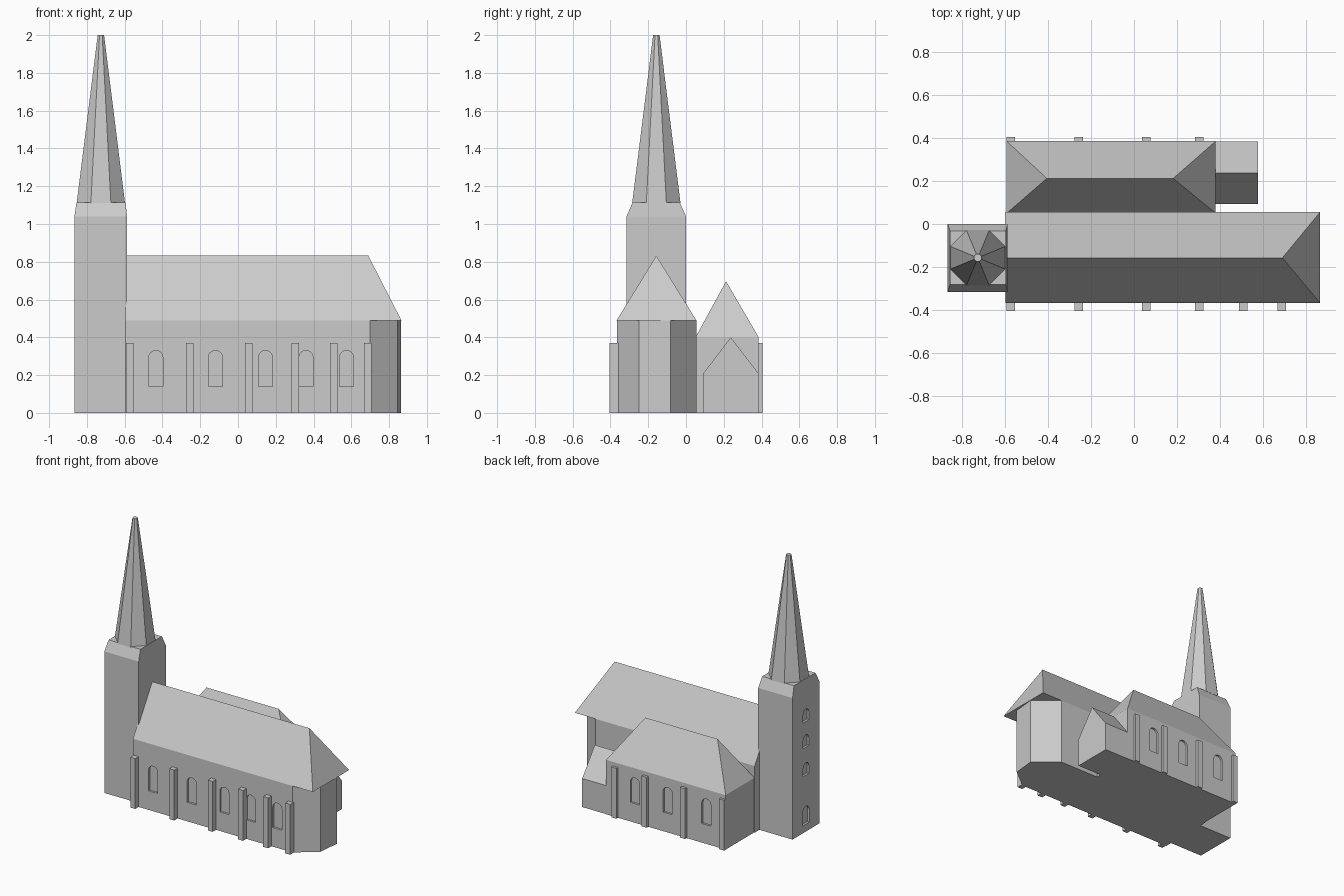
import bpy, bmesh, math
from mathutils import Vector

if "Cube" in bpy.data.objects:
    bpy.data.objects.remove(bpy.data.objects["Cube"])

stone = bpy.data.materials.new("light grey stone")
stone.diffuse_color = (0.6, 0.6, 0.6, 1)
stone.use_nodes = True
stone.node_tree.nodes["Principled BSDF"].inputs["Base Color"].default_value = stone.diffuse_color


def finish(name, bm):
    bmesh.ops.recalc_face_normals(bm, faces=bm.faces)
    me = bpy.data.meshes.new(name)
    bm.to_mesh(me)
    bm.free()
    me.materials.append(stone)
    ob = bpy.data.objects.new(name, me)
    bpy.context.collection.objects.link(ob)
    return ob


def loft(name, rings):
    """Closed solid through rings with equal point counts."""
    bm = bmesh.new()
    vs = [[bm.verts.new(p) for p in r] for r in rings]
    n = len(vs[0])
    bm.faces.new(vs[0])
    bm.faces.new(vs[-1])
    for a, b in zip(vs, vs[1:]):
        for i in range(n):
            j = (i + 1) % n
            bm.faces.new((a[i], a[j], b[j], b[i]))
    return finish(name, bm)


def rect(x0, x1, y0, y1, z):
    return [(x0, y0, z), (x1, y0, z), (x1, y1, z), (x0, y1, z)]


def box(name, x0, x1, y0, y1, z0, z1):
    return loft(name, [rect(x0, x1, y0, y1, z0), rect(x0, x1, y0, y1, z1)])


def roof(name, x0, x1, y0, y1, z0, rx0, rx1, ry, rz):
    """Solid roof with a ridge; hipped where the ridge ends stand inside."""
    bm = bmesh.new()
    a, b, c, d = [bm.verts.new(p) for p in rect(x0, x1, y0, y1, z0)]
    e, f = bm.verts.new((rx0, ry, rz)), bm.verts.new((rx1, ry, rz))
    for face in ((a, b, c, d), (a, b, f, e), (c, d, e, f), (b, c, f), (d, a, e)):
        bm.faces.new(face)
    return finish(name, bm)


def cut_windows(wall, windows, origin, across, inward, depth=0.015):
    """Recess arched windows given as (centre, bottom, top, width)."""
    o, u, n = Vector(origin), Vector(across), Vector(inward)
    for c, z0, z1, w in windows:
        r = w / 2
        prof = [(c - r, z0), (c + r, z0)]
        prof += [(c + r * math.cos(math.pi * i / 8),
                  z1 - r + r * math.sin(math.pi * i / 8)) for i in range(9)]
        rings = [[o + u * s + n * d + Vector((0, 0, z)) for s, z in prof]
                 for d in (-0.02, depth)]
        cutter = loft("window_cutter", rings)
        cutter.hide_render = True
        mod = wall.modifiers.new("window", 'BOOLEAN')
        mod.operation, mod.solver, mod.object = 'DIFFERENCE', 'EXACT', cutter
        bpy.context.view_layer.objects.active = wall
        bpy.ops.object.modifier_apply(modifier=mod.name)
        bpy.data.objects.remove(cutter)


# Tower with tapered top
tower = loft("tower", [rect(-0.866, -0.587, -0.315, 0.0, 0),
                       rect(-0.866, -0.587, -0.315, 0.0, 1.04),
                       rect(-0.855, -0.596, -0.282, -0.033, 1.115)])
cut_windows(tower, [(-0.157, 0.055, 0.185, 0.08)] +
            [(-0.157, z, z + 0.09, 0.065) for z in (0.415, 0.62, 0.81)],
            (-0.866, 0, 0), (0, 1, 0), (1, 0, 0))


# Eight-sided spire
def octagon(apothem, z):
    r = apothem / math.cos(math.pi / 8)
    return [(-0.726 + r * math.cos(math.pi / 8 + i * math.pi / 4),
             -0.157 + r * math.sin(math.pi / 8 + i * math.pi / 4), z) for i in range(8)]


loft("spire", [octagon(0.128, 1.11), octagon(0.017, 2.0)])

# Nave with faceted apse
plan = [(-0.597, -0.365), (0.698, -0.365), (0.845, -0.25),
        (0.862, -0.083), (0.698, 0.055), (-0.597, 0.055)]
nave = loft("nave_walls", [[(x, y, z) for x, y in plan] for z in (0, 0.49)])
cut_windows(nave, [(x, 0.14, 0.33, 0.075) for x in (-0.435, -0.12, 0.145, 0.36, 0.575)],
            (0, -0.365, 0), (1, 0, 0), (0, 1, 0))
roof("nave_roof", -0.597, 0.865, -0.367, 0.055, 0.49, -0.597, 0.69, -0.157, 0.832)

# Side aisle with hipped roof
aisle = box("aisle_walls", -0.592, 0.38, 0.05, 0.385, 0, 0.40)
cut_windows(aisle, [(x, 0.14, 0.33, 0.075) for x in (-0.435, -0.12, 0.145)],
            (0, 0.385, 0), (1, 0, 0), (0, -1, 0))
roof("aisle_roof", -0.592, 0.38, 0.05, 0.385, 0.40, -0.405, 0.182, 0.212, 0.697)

# Low annex with gabled roof
box("annex_walls", 0.37, 0.576, 0.092, 0.383, 0, 0.21)
roof("annex_roof", 0.37, 0.576, 0.092, 0.383, 0.21, 0.37, 0.576, 0.237, 0.40)

# Buttresses
for i, x in enumerate((-0.573, -0.256, 0.057, 0.304, 0.508, 0.687)):
    box("front_buttress", x - 0.02, x + 0.02, -0.404, -0.355, 0, 0.37)
    if i < 4:
        box("back_buttress", x - 0.02, x + 0.02, 0.375, 0.404, 0, 0.37)
